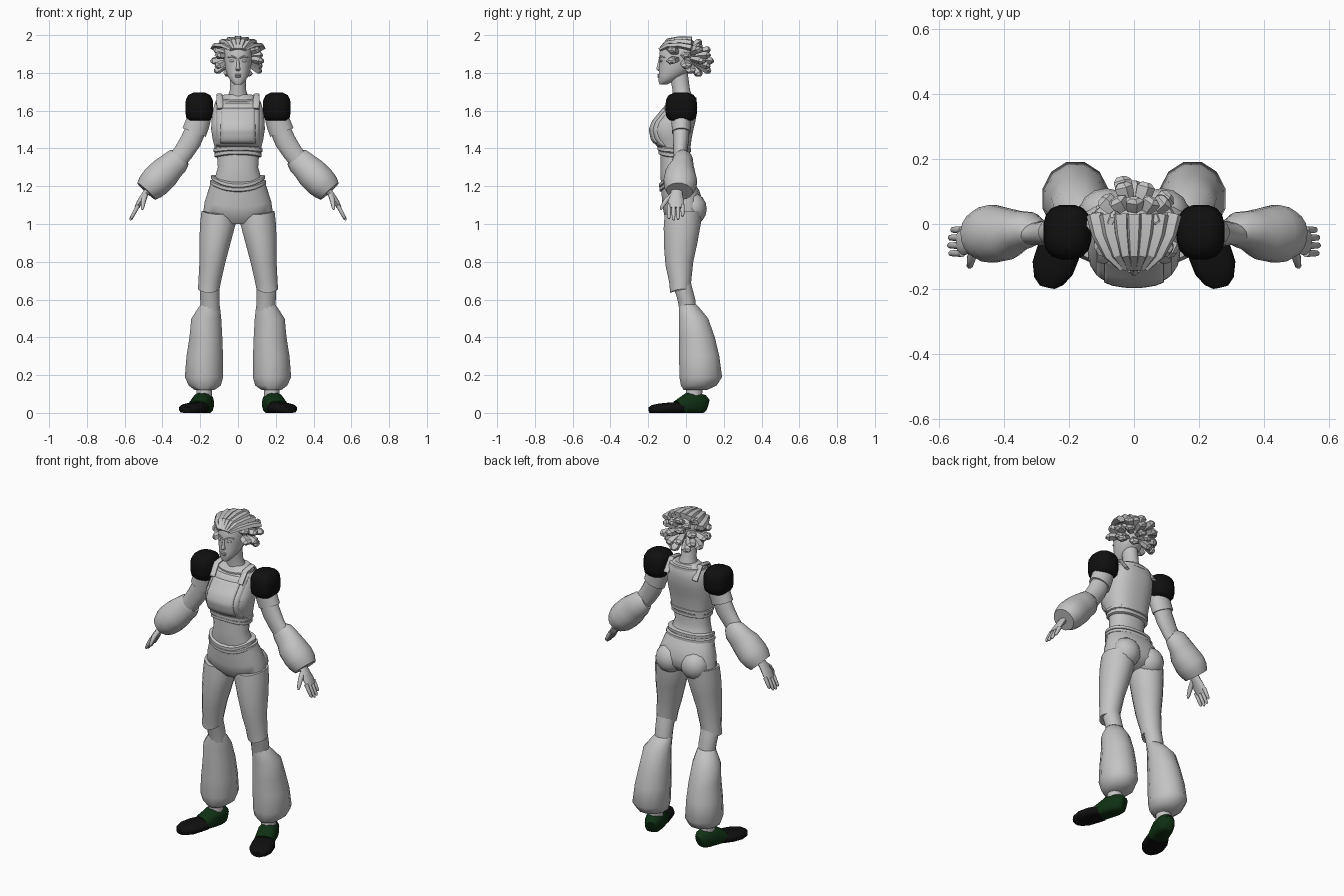
import bpy
import bmesh
import math
from mathutils import Vector

if "Cube" in bpy.data.objects:
    bpy.data.objects.remove(bpy.data.objects["Cube"])

X, Y, Z = Vector((1, 0, 0)), Vector((0, 1, 0)), Vector((0, 0, 1))


def material(name, colour):
    mat = bpy.data.materials.new(name)
    mat.use_nodes = True
    mat.diffuse_color = colour
    mat.node_tree.nodes["Principled BSDF"].inputs["Base Color"].default_value = colour
    return mat


GREY = material("pale grey", (.55, .55, .55, 1))
BLACK = material("black", (.005, .005, .005, 1))
GREEN = material("dark green", (.005, .03, .007, 1))


def finish(name, bm, mat, mirror=False, angle=50):
    """Turn a bmesh into a shaded object, optionally mirrored across x."""
    bmesh.ops.recalc_face_normals(bm, faces=bm.faces)
    mesh = bpy.data.meshes.new(name)
    bm.to_mesh(mesh)
    bm.free()
    mesh.materials.append(mat)
    obj = bpy.data.objects.new(name, mesh)
    bpy.context.collection.objects.link(obj)
    for other in bpy.context.selected_objects:
        other.select_set(False)
    obj.select_set(True)
    bpy.context.view_layer.objects.active = obj
    bpy.ops.object.shade_smooth_by_angle(angle=math.radians(angle))
    if mirror:
        obj.modifiers.new("Mirror", "MIRROR").use_mirror_merge = False
    return obj


def loft(name, rings, mat=GREY, sides=16, up=None, power=1, dip=0, mirror=False, angle=50):
    """Skin rings of (x, y, z, radius, radius along up); flat rings without up."""
    bm = bmesh.new()
    centres = [Vector(r[:3]) for r in rings]
    loops = []
    for i, ring in enumerate(rings):
        u, v = X, Y
        if up is not None:
            t = (centres[min(i + 1, len(rings) - 1)] - centres[max(i - 1, 0)]).normalized()
            v = (up - t * up.dot(t)).normalized()
            u = v.cross(t)
        loop = []
        for k in range(sides):
            a = math.tau * (k + .5) / sides
            c, s = math.cos(a), math.sin(a)
            cs = math.copysign(abs(c) ** power, c)
            sn = math.copysign(abs(s) ** power, s)
            p = centres[i] + u * ring[3] * cs + v * ring[4] * sn
            p.z = max(p.z - dip * min(s, 0) ** 2, 0)
            loop.append(bm.verts.new(p))
        loops.append(loop)
    for low, high in zip(loops, loops[1:]):
        for k in range(sides):
            n = (k + 1) % sides
            bm.faces.new((low[k], low[n], high[n], high[k]))
    bm.faces.new(loops[0])
    bm.faces.new(loops[-1])
    return finish(name, bm, mat, mirror, angle)


def ball(name, centre, size, mat=GREY, mirror=False):
    bm = bmesh.new()
    bmesh.ops.create_uvsphere(bm, u_segments=14, v_segments=8, radius=1)
    bmesh.ops.scale(bm, vec=size, verts=bm.verts)
    bmesh.ops.translate(bm, vec=centre, verts=bm.verts)
    return finish(name, bm, mat, mirror)


def front_plate(name, target, half_width, bottom, top, lift):
    """A cloth panel projected onto the front of a garment."""
    bm = bmesh.new()
    bmesh.ops.create_grid(bm, x_segments=14, y_segments=14, size=1)
    for v in bm.verts:
        f = (v.co.y + 1) / 2
        v.co = (v.co.x * half_width, -.4, bottom + (top - bottom) * f)
    obj = finish(name, bm, GREY)
    wrap = obj.modifiers.new("Wrap", "SHRINKWRAP")
    wrap.target, wrap.wrap_method = target, "PROJECT"
    wrap.use_project_y, wrap.offset = True, lift
    wrap.wrap_mode = "ABOVE_SURFACE"
    obj.modifiers.new("Thick", "SOLIDIFY").thickness = .008


def body_ring(z, half_width, front, back):
    return (0, (front + back) / 2, z, half_width, (back - front) / 2)


# Torso
blouse = loft("blouse", [body_ring(*r) for r in (
    (1.37, .122, -.14, .02), (1.41, .125, -.15, .025), (1.45, .135, -.18, .03),
    (1.5, .143, -.19, .04), (1.54, .142, -.175, .05), (1.6, .135, -.125, .06),
    (1.65, .12, -.09, .055), (1.685, .075, -.065, .04))], sides=24, power=.8)
loft("midriff", [body_ring(*r) for r in (
    (1.2, .14, -.13, .05), (1.25, .122, -.137, .02), (1.3, .108, -.137, .005),
    (1.4, .115, -.135, .015))], sides=20, power=.9)
loft("trouser_hips", [body_ring(*r) for r in (
    (1.03, .13, -.08, .06), (1.07, .185, -.115, .09), (1.12, .178, -.125, .09),
    (1.18, .158, -.13, .07), (1.24, .138, -.137, .03))], sides=20, power=.9, dip=.03)
ball("buttocks", (.085, .035, 1.08), (.085, .075, .085), mirror=True)
front_plate("bib_border", blouse, .115, 1.41, 1.64, .003)
front_plate("bib_panel", blouse, .088, 1.43, 1.61, .008)

# Bands around the ribs, belt and neckline
for name, z, width, front, back, dip in (
        ("rib_band_lower", 1.365, .126, -.147, .024, -.015),
        ("rib_band_upper", 1.39, .13, -.152, .028, -.01),
        ("belt_lower", 1.222, .15, -.142, .047, .04),
        ("belt_upper", 1.248, .144, -.144, .038, .045),
        ("neckline", 1.66, .112, -.092, .056, .012)):
    rings = [body_ring(z + dz, width + g, front - g, back + g)
             for dz, g in ((-.012, -.006), (-.008, 0), (.008, 0), (.012, -.006))]
    loft(name, rings, sides=24, power=.88, dip=dip)
loft("shoulder_straps", [
    (.095, -.115, 1.61, .008, .018), (.098, -.07, 1.675, .008, .018),
    (.098, 0, 1.685, .008, .018), (.098, .055, 1.61, .008, .018)],
    sides=8, up=X, mirror=True)

# Shoulder puffs and arms
loft("shoulder_puffs", [(.205, -.025, 1.622 + .073 * h, .075 * w, .085 * w) for h, w in (
    (-1, .75), (-.8, .93), (-.4, 1), (.1, 1), (.5, .96), (.82, .8), (1, .45))],
    BLACK, power=.75, mirror=True)
loft("short_sleeves", [
    (.195, -.025, 1.59, .06, .055), (.215, -.025, 1.53, .066, .052),
    (.232, -.025, 1.485, .067, .05)], up=Y, mirror=True)
loft("upper_arms", [
    (.21, -.025, 1.53, .055, .045), (.25, -.027, 1.44, .057, .043),
    (.285, -.03, 1.385, .054, .036), (.35, -.03, 1.3, .05, .036)], up=Y, mirror=True)
loft("forearm_sleeves", [
    (.29, -.025, 1.355, .05, .036), (.32, -.018, 1.335, .07, .055),
    (.355, -.02, 1.305, .076, .062), (.39, -.03, 1.27, .085, .08),
    (.435, -.03, 1.225, .086, .09), (.462, -.032, 1.198, .08, .085),
    (.485, -.035, 1.173, .066, .07)], up=Y, mirror=True)

# Hands
loft("palms", [
    (.46, -.045, 1.2, .02, .028), (.49, -.05, 1.16, .018, .032),
    (.52, -.053, 1.115, .017, .043), (.537, -.053, 1.085, .012, .04)],
    sides=10, up=Y, mirror=True)
for i, name in enumerate(("little", "ring", "middle", "index")):
    y = -.018 - .024 * i
    reach = (.75, .95, 1, .9)[i]
    loft(name + "_fingers", [
        (.528 + .043 * f * reach, y, 1.1 - .08 * f * reach, r, r)
        for f, r in ((0, .012), (.5, .011), (.9, .009), (1, .004))],
        sides=8, up=Y, mirror=True)
loft("thumbs", [
    (.49, -.07, 1.155, .014, .014), (.5, -.105, 1.125, .014, .014),
    (.505, -.128, 1.09, .01, .01), (.507, -.134, 1.075, .004, .004)],
    sides=8, up=X, mirror=True)

# Legs
loft("trouser_thighs", [
    (.155, -.03, .655, .058, .055), (.148, -.03, .71, .062, .06),
    (.135, -.035, .8, .07, .075), (.122, -.028, .9, .084, .09),
    (.107, -.02, 1, .096, .1), (.105, -.015, 1.07, .09, .1)],
    sides=16, dip=.02, mirror=True)
loft("lower_legs", [
    (.147, .01, .54, .05, .045), (.149, .002, .6, .052, .048),
    (.151, -.018, .67, .054, .05), (.15, -.03, .73, .052, .05)], mirror=True)
loft("flared_cuffs", [
    (.177, .05, .122, .055, .065), (.176, .068, .145, .088, .098),
    (.18, .078, .19, .105, .117), (.176, .07, .3, .1, .11),
    (.17, .058, .4, .09, .098), (.168, .04, .5, .082, .08),
    (.15, .014, .565, .056, .052), (.148, .008, .575, .05, .045)],
    sides=12, mirror=True)
loft("ankles", [(.18, .04, .07, .042, .045), (.178, .045, .14, .042, .045)],
     sides=12, mirror=True)

# Shoes, toes turned outward
loft("shoe_heels", [
    (.162, .11, .04, .025, .035), (.167, .095, .045, .042, .05),
    (.177, .06, .048, .052, .058), (.19, .015, .048, .055, .06),
    (.212, -.045, .03, .058, .036)], GREEN, up=Z, power=.8, mirror=True)
loft("shoe_toes", [
    (.207, -.035, .026, .06, .032), (.232, -.085, .024, .068, .031),
    (.25, -.135, .021, .066, .029), (.262, -.175, .018, .047, .024),
    (.266, -.193, .015, .025, .016)], BLACK, up=Z, power=.8, mirror=True)

# Head and face
loft("neck", [
    (0, -.015, 1.66, .062, .055), (0, -.025, 1.71, .043, .047),
    (0, -.04, 1.8, .044, .05)])
loft("head", [body_ring(*r) for r in (
    (1.738, .018, -.14, -.1), (1.755, .038, -.146, -.07), (1.785, .056, -.146, -.01),
    (1.82, .068, -.143, .03), (1.865, .075, -.142, .055), (1.91, .076, -.142, .06),
    (1.945, .066, -.125, .045), (1.97, .035, -.085, .01))], sides=20, power=.95)
loft("nose", [
    (0, -.142, 1.81, .008, .005), (0, -.143, 1.82, .014, .016),
    (0, -.143, 1.835, .009, .012), (0, -.138, 1.875, .006, .006)], sides=8)
ball("upper_lip", (0, -.144, 1.79, ), (.02, .008, .005))
ball("lower_lip", (0, -.144, 1.78), (.017, .008, .005))
ball("eyes", (.031, -.131, 1.863), (.015, .008, .007), mirror=True)
loft("brows", [
    (.01, -.141, 1.878, .004, .004), (.033, -.134, 1.888, .005, .005),
    (.055, -.112, 1.88, .003, .003)], sides=6, up=Z, mirror=True)

# Hair: blunt locks swept back from the brow, then rows flaring around the skull
for i in range(-3, 4):
    loft("swept_lock", [
        (.012 * i, -.137, 1.925, .01, .012),
        (.026 * i, -.095, 1.972 - .003 * i * i, .014, .018),
        (.036 * i, -.03, 1.982 - .004 * i * i, .016, .024),
        (.04 * i, .03, 1.978 - .005 * i * i, .019, .028)],
        sides=5, up=X, angle=30)

core = Vector((0, -.015, 1.88))
for row, (elevation, count, sweep) in enumerate((
        (48, 5, 70), (20, 8, 118), (-10, 8, 115), (-36, 5, 72))):
    for k in range(count):
        around = math.radians(90 - sweep + 2 * sweep * k / (count - 1))
        rise = math.radians(elevation + 7 * (-1) ** k)
        way = Vector((math.cos(around) * math.cos(rise),
                      math.sin(around) * math.cos(rise), math.sin(rise)))
        tip = Vector((way.x * .14, way.y * .16, way.z * .125))
        reach = 1 - .08 * (k % 2)
        rings = []
        for f, wide, thick in ((.4, .016, .012), (.75, .028, .02), (.95, .031, .02), (1.04, .016, .008)):
            p = core + tip * f * reach
            p.z -= .012 * f * f
            rings.append((*p, wide, thick))
        loft("hair_lock", rings, sides=5, up=Z, angle=30)
